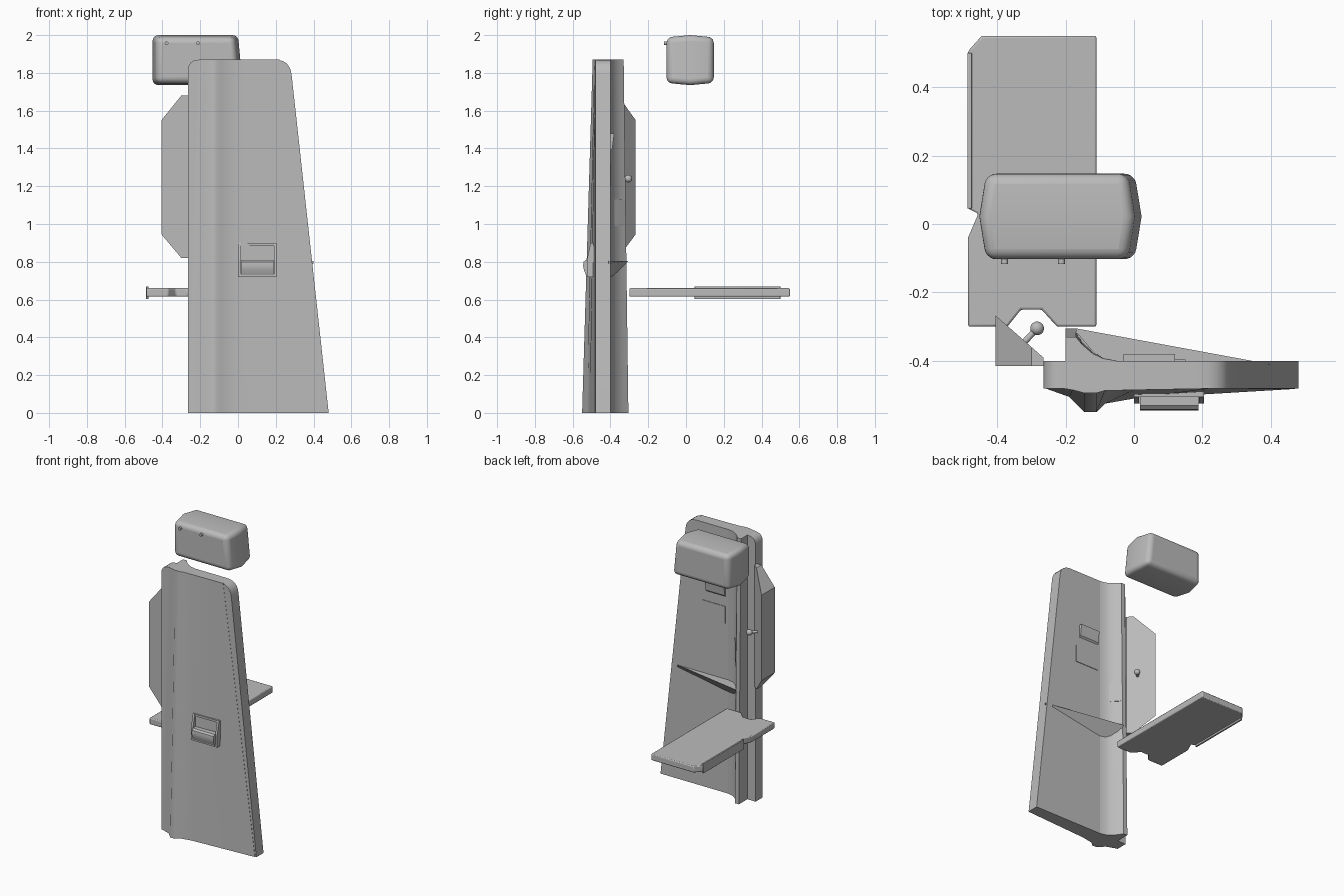
import bpy
import bmesh
import math
from mathutils import Vector

default_cube = bpy.data.objects.get("Cube")
if default_cube:
    bpy.data.objects.remove(default_cube, do_unlink=True)

# One plain grey for every part
grey = bpy.data.materials.new("plain_grey")
grey.use_nodes = True
grey_value = (0.5, 0.5, 0.5, 1.0)
grey.diffuse_color = grey_value
grey.node_tree.nodes["Principled BSDF"].inputs["Base Color"].default_value = grey_value


def finish(mesh_builder, name, bevel=0.0, segments=3, smooth=True):
    """Turn a bmesh into a named object with material, bevel and shading."""
    bmesh.ops.recalc_face_normals(mesh_builder, faces=mesh_builder.faces)
    mesh = bpy.data.meshes.new(name)
    mesh_builder.to_mesh(mesh)
    mesh_builder.free()
    mesh.materials.append(grey)
    part = bpy.data.objects.new(name, mesh)
    bpy.context.collection.objects.link(part)
    if bevel:
        modifier = part.modifiers.new("Bevel", "BEVEL")
        modifier.width = bevel
        modifier.segments = segments
        modifier.limit_method = "ANGLE"
        modifier.angle_limit = math.radians(40)
    if smooth:
        bpy.ops.object.select_all(action="DESELECT")
        part.select_set(True)
        bpy.context.view_layer.objects.active = part
        bpy.ops.object.shade_smooth_by_angle(angle=math.radians(35))
    return part


def loft(name, rings, **options):
    """Skin a list of matching closed rings and cap both ends."""
    builder = bmesh.new()
    loops = [[builder.verts.new(point) for point in ring] for ring in rings]
    for lower, upper in zip(loops, loops[1:]):
        for i in range(len(lower)):
            j = (i + 1) % len(lower)
            builder.faces.new((lower[i], lower[j], upper[j], upper[i]))
    builder.faces.new(loops[0])
    builder.faces.new(loops[-1])
    return finish(builder, name, **options)


def box(name, low, high, **options):
    """Axis aligned box between two corners."""
    (x0, y0, z0), (x1, y1, z1) = low, high
    base = [(x0, y0), (x1, y0), (x1, y1), (x0, y1)]
    return loft(name, [[(x, y, z) for x, y in base] for z in (z0, z1)], **options)


def rod(name, start, end, radius):
    """Round bar between two points."""
    start, end = Vector(start), Vector(end)
    turn = (end - start).to_track_quat("Z", "Y")
    angles = [math.tau * i / 16 for i in range(16)]
    circle = [turn @ Vector((radius * math.cos(a), radius * math.sin(a), 0)) for a in angles]
    return loft(name, [[centre + p for p in circle] for centre in (start, end)])


def rounded_corner(previous, corner, following, radius, steps=6):
    """Points of a soft curve replacing one corner of an outline."""
    corner = Vector(corner)
    start = corner + (Vector(previous) - corner).normalized() * radius
    end = corner + (Vector(following) - corner).normalized() * radius
    points = []
    for i in range(steps + 1):
        t = i / steps
        points.append(start * (1 - t) ** 2 + corner * 2 * t * (1 - t) + end * t ** 2)
    return [tuple(p) for p in points]


# Main tapered wall with two rounded upper corners
height = 1.87
bottom_left, bottom_right = (-0.265, 0), (0.48, 0)
top_left, top_right = (-0.265, height), (0.275, height)
wall_outline = [bottom_left, bottom_right]
wall_outline += rounded_corner(bottom_right, top_right, top_left, 0.08)
wall_outline += rounded_corner(top_right, top_left, bottom_left, 0.06)
loft("wall_panel", [[(x, y, z) for x, z in wall_outline] for y in (-0.48, -0.4)])

# Front skin with a ridge that fades towards the top
ridge_bottom = [(-0.26, -0.48), (-0.19, -0.505), (-0.145, -0.55), (-0.11, -0.55),
                (-0.085, -0.525), (0, -0.51), (0.47, -0.482), (0.47, -0.47), (-0.26, -0.47)]
ridge_top = [(-0.21, -0.48), (-0.18, -0.485), (-0.145, -0.494), (-0.11, -0.494),
             (-0.085, -0.487), (0, -0.485), (0.22, -0.481), (0.22, -0.47), (-0.21, -0.47)]
loft("front_ridge", [[(x, y, 0) for x, y in ridge_bottom],
                     [(x, y, height) for x, y in ridge_top]])

# Back fin, upright on one side and hollow-curved on the other
fin_profile = [(-0.2, 0), (-0.2, 1), (-0.17, 1), (-0.15, 0.66), (-0.12, 0.3),
               (-0.09, 0.1), (-0.05, 0), (-0.05, -0.1), (-0.2, -0.1)]
loft("back_fin", [[(x, -0.4 + depth * d, z) for x, d in fin_profile]
                  for z, depth in ((0, 0.095), (height, 0.07))])

# Wedge ledge across the back, flat above and sloping away below
loft("back_ledge", [
    [(-0.17, -0.41, 0.7), (0.4, -0.41, 0.79), (-0.17, -0.4, 0.7)],
    [(-0.17, -0.41, 0.805), (0.4, -0.41, 0.805), (-0.17, -0.305, 0.805)]], smooth=False)

# Small fittings on the back of the wall
loft("back_catch", [[(x, -0.4, 1.39), (x, -0.4, 1.48), (x, -0.38, 1.48), (x, -0.39, 1.4)]
                    for x in (-0.03, 0.12)], smooth=False)
box("back_plate", (-0.03, -0.402, 1.2), (0.15, -0.396, 1.32), smooth=False)
fin_plate = [(-0.162, -0.322), (-0.1, -0.395), (-0.105, -0.4), (-0.167, -0.33)]
loft("fin_plate", [[(x, y, z) for x, y in fin_plate] for z in (0.99, 1.13)], smooth=False)

# Front handle: frame bars around a recess and a rounded grip
frame_left, frame_right, frame_low, frame_high = 0.0, 0.205, 0.72, 0.9
bar, frame_front, frame_back = 0.015, -0.525, -0.48
for side, x in (("left", frame_right - bar), ("right", frame_left)):
    profile = [(frame_back, frame_low), (frame_front, frame_low),
               (frame_front, 0.81), (-0.505, frame_high), (frame_back, frame_high)]
    loft("handle_frame_" + side, [[(px, y, z) for y, z in profile] for px in (x, x + bar)],
         smooth=False)
for label, z, front in (("top", frame_high - bar, -0.505), ("bottom", frame_low, frame_front)):
    box("handle_frame_" + label, (frame_left, front, z),
        (frame_right, frame_back, z + bar), smooth=False)
grip_profile = [(-0.49, 0.73), (-0.53, 0.73), (-0.54, 0.755), (-0.545, 0.78),
                (-0.542, 0.8), (-0.53, 0.81), (-0.49, 0.81)]
loft("handle_grip", [[(x, y, z) for y, z in grip_profile] for x in (0.018, 0.188)])

# Side wing: faceted outline with its inner side cut on a slant
wing_outline = [(-0.265, 0.82), (-0.3, 0.82), (-0.405, 0.945),
                (-0.405, 1.55), (-0.3, 1.68), (-0.265, 1.68)]


def slant_depth(x):
    return -0.39 + (-0.265 - x) * 0.88


loft("side_wing", [[(x, -0.415, z) for x, z in wing_outline],
                   [(x, slant_depth(x), z) for x, z in wing_outline]], smooth=False)

# Knob on the wing
knob_centre = Vector((-0.283, -0.305, 1.24))
rod("knob_stem", (-0.325, -0.35, 1.24), knob_centre, 0.009)
ball = bmesh.new()
bmesh.ops.create_uvsphere(ball, u_segments=20, v_segments=12, radius=0.02)
bmesh.ops.translate(ball, verts=ball.verts, vec=knob_centre)
finish(ball, "knob_ball")

# Flat table with notches at the wall end and on its outer edge
table_outline = [(-0.485, -0.3), (-0.37, -0.3), (-0.33, -0.25), (-0.27, -0.25),
                 (-0.225, -0.3), (-0.11, -0.3), (-0.11, 0.55), (-0.445, 0.55),
                 (-0.485, 0.505), (-0.485, 0.045), (-0.455, 0.03), (-0.485, -0.04)]
loft("table_top", [[(x, y, z) for x, y in table_outline] for z in (0.615, 0.66)],
     bevel=0.006, segments=2)
box("table_edge_rail", (-0.487, 0.045, 0.602), (-0.474, 0.5, 0.67), bevel=0.003)

# Floating padded headrest, slightly peaked on its ends, top and underside
pad_rings = []
for y, swell in ((-0.103, 0.0), (0.022, 1.0), (0.147, 0.0)):
    left, right = -0.432 - 0.02 * swell, 0.005 + 0.02 * swell
    low, high = 1.747 - 0.012 * swell, 1.988 + 0.012 * swell
    pad_rings.append([(left, y, low), (right, y, low),
                      (right - 0.025, y, high), (left, y, high)])
loft("headrest_pad", pad_rings, bevel=0.03, segments=5)
for side, x in (("right", -0.378), ("left", -0.212)):
    rod("headrest_peg_" + side, (x, -0.117, 1.957), (x, -0.095, 1.957), 0.01)
